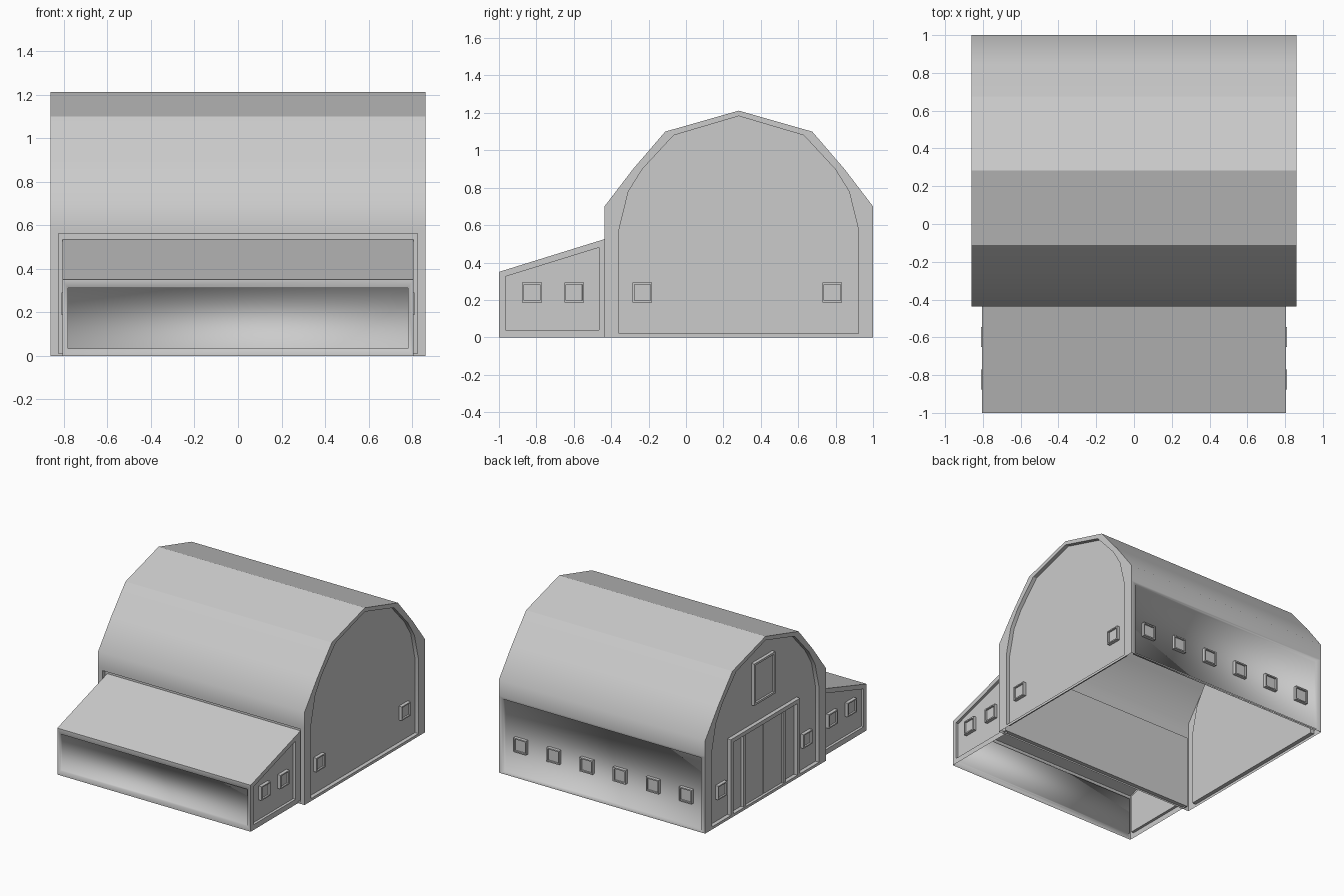
import bpy, bmesh
from math import pi, radians
from mathutils import Matrix

if "Cube" in bpy.data.objects:
    bpy.data.objects.remove(bpy.data.objects["Cube"])


def finish(bm, name):
    me = bpy.data.meshes.new(name)
    bm.to_mesh(me)
    bm.free()
    ob = bpy.data.objects.new(name, me)
    bpy.context.collection.objects.link(ob)
    return ob


def shell(name, outer, inner, half, depth, panels, open_spans, sharp_z):
    """Extruded yz profile, open below, with recessed end walls and side panels."""
    bm = bmesh.new()
    n = len(outer)
    rims = []
    for s in (-1, 1):
        rim = [bm.verts.new((s * half, y, z)) for y, z in outer]
        lip = [bm.verts.new((s * half, y, z)) for y, z in inner]
        back = [bm.verts.new((s * (half - depth), y, z)) for y, z in inner]
        for i in range(n):
            j = (i + 1) % n
            bm.faces.new((rim[i], rim[j], lip[j], lip[i]))
            bm.faces.new((lip[i], lip[j], back[j], back[i]))
        bm.faces.new(back)
        rims.append(rim)
    a, b = rims
    spans = {i: bm.faces.new((a[i], a[i + 1], b[i + 1], b[i]))
             for i in range(n - 1) if i not in open_spans}
    bmesh.ops.recalc_face_normals(bm, faces=bm.faces[:])
    # recessed rectangles in the long walls
    for i, (inset, lo, hi, dy) in panels.items():
        f = spans[i]
        mid = f.calc_center_median().z
        bmesh.ops.inset_individual(bm, faces=[f], thickness=inset)
        for v in f.verts:
            v.co.z = lo if v.co.z < mid else hi
        bmesh.ops.inset_individual(bm, faces=[f], thickness=0.0001)
        for v in f.verts:
            v.co.y += dy
    # smooth lower roof curve, crisp upper folds
    for f in bm.faces:
        f.smooth = True
    for e in bm.edges:
        fold = e.calc_face_angle(0) if len(e.link_faces) == 2 else 0
        high = min(v.co.z for v in e.verts) > sharp_z
        if fold > radians(45) or (high and fold > 0.1):
            e.smooth = False
    return finish(bm, name)


def framed_box(name, loc, turn, w, h, out, rim, sink):
    """Box standing off a wall (local +x is outward) with a sunken face."""
    bm = bmesh.new()
    bmesh.ops.create_cube(bm, size=1, matrix=Matrix.Translation((out / 2, 0, 0))
                          @ Matrix.Diagonal((out, w, h, 1)))
    front = max(bm.faces, key=lambda f: f.calc_center_median().x)
    if rim:
        bmesh.ops.inset_individual(bm, faces=[front], thickness=rim)
        bmesh.ops.inset_individual(bm, faces=[front], thickness=0.0001)
        for v in front.verts:
            v.co.x -= sink
    ob = finish(bm, name)
    ob.location = loc
    ob.rotation_euler.z = turn
    return ob


def mirror(half_profile, c):
    """Complete a profile whose last point lies on the ridge y = c."""
    return half_profile + [(2 * c - y, z) for y, z in half_profile[-2::-1]]


# Main barn
C = 0.282
outer = mirror([(-0.436, 0), (-0.436, 0.58), (-0.436, 0.70), (-0.283, 0.90),
                (-0.111, 1.10), (C, 1.212)], C)
inner = mirror([(-0.357, 0.02), (-0.357, 0.58), (-0.308, 0.78), (-0.233, 0.90),
                (-0.066, 1.08), (C, 1.183)], C)
W, D = 0.86, 0.03
shell("barn_body", outer, inner, W, D,
      {0: (0.05, 0.012, 0.563, D), 9: (0.05, 0.012, 0.563, -D)}, (), 1.05)

# Lean-to shed, its back tucked into the barn wall recess
LW, LD = 0.806, 0.02
shell("lean_to", [(-1, 0), (-1, 0.35), (-0.407, 0.534), (-0.407, 0)],
      [(-0.965, 0.04), (-0.965, 0.325), (-0.465, 0.48), (-0.465, 0.04)],
      LW, LD, {0: (0.035, 0.035, 0.312, LD)}, (2,), 0.2)

# Windows: both barn ends, both lean-to ends, back wall
WZ, WS = 0.24, 0.105


def window(name, x, y, turn):
    framed_box(name, (x, y, WZ), turn, WS, WS, 0.025, 0.013, 0.013)


for s, turn in ((1, 0), (-1, pi)):
    for y in (-0.233, 0.782):
        window("barn_end_window", s * (W - D), y, turn)
    for y in (-0.823, -0.598):
        window("lean_to_window", s * (LW - LD), y, turn)
for i in range(6):
    window("back_window", -0.69 + i * 0.276, 1 - D, pi / 2)

# Hayloft hatch above the doors
X = -(W - D)
framed_box("loft_hatch", (X, C, 0.892), pi, 0.25, 0.315, 0.025, 0.022, 0.015)

# Sliding doors with frame on the left end
for s in (-1, 1):
    framed_box("door_post", (X, C + s * 0.397, 0.305), pi, 0.03, 0.57, 0.03, 0, 0)
    framed_box("door_stile", (X, C + s * 0.235, 0.29), pi, 0.03, 0.54, 0.022, 0, 0)
    framed_box("door_leaf", (X, C + s * 0.111, 0.29), pi, 0.216, 0.54, 0.01, 0, 0)
framed_box("door_lintel", (X, C, 0.575), pi, 0.764, 0.03, 0.03, 0, 0)
